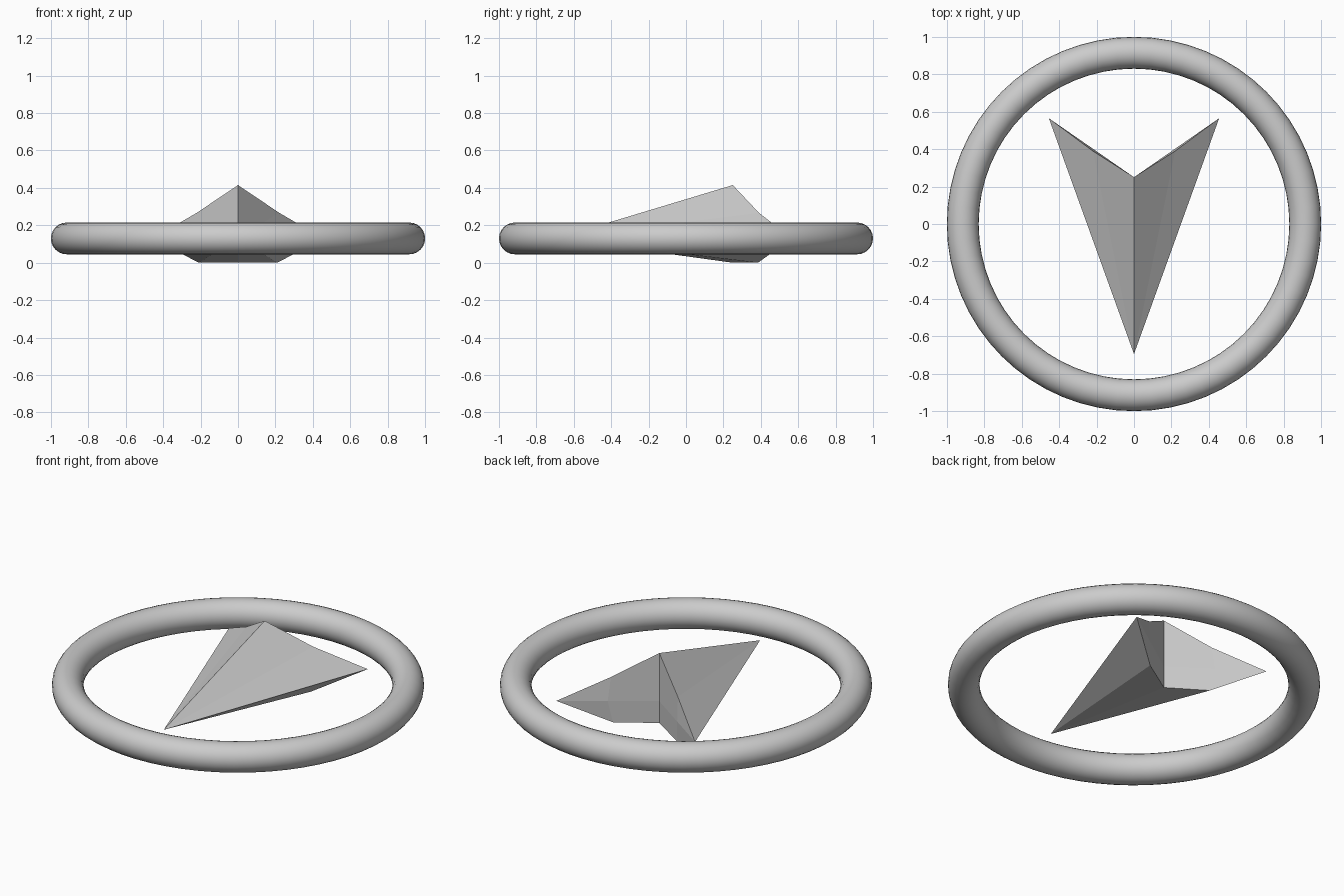
import bpy, bmesh

if "Cube" in bpy.data.objects:
    bpy.data.objects.remove(bpy.data.objects["Cube"])

MID_Z = 0.13  # shared centre plane of ring and arrow

# Outer ring
bpy.ops.mesh.primitive_torus_add(major_radius=0.915, minor_radius=0.085,
                                 major_segments=64, minor_segments=24,
                                 location=(0, 0, MID_Z))
ring = bpy.context.object
ring.name = "outer_ring"
bpy.ops.object.shade_smooth_by_angle()

# Pointer: right half of a faceted, notched arrowhead
points = {
    "tip": (0, -0.695, MID_Z),
    "wing": (0.455, 0.565, MID_Z),
    "notch_top": (0, 0.25, 0.415),
    "notch_mid": (0, 0.25, MID_Z),
    "notch_low": (0, 0.25, 0),
    "edge_top": (0.22, 0.39, 0.267),
    "edge_mid": (0.228, 0.408, MID_Z),
    "edge_low": (0.21, 0.385, 0),
}
faces = [
    ("tip", "edge_top", "notch_top"),                   # upper slopes
    ("tip", "wing", "edge_top"),
    ("tip", "notch_low", "edge_low"),                   # underside
    ("tip", "edge_low", "wing"),
    ("notch_top", "edge_top", "edge_mid", "notch_mid"),  # rear wall
    ("notch_mid", "edge_mid", "edge_low", "notch_low"),
    ("edge_top", "wing", "edge_mid"),
    ("edge_mid", "wing", "edge_low"),
]
bm = bmesh.new()
v = {name: bm.verts.new(co) for name, co in points.items()}
for f in faces:
    bm.faces.new([v[n] for n in f])

# Mirror to the left half and weld along the centre line
bmesh.ops.mirror(bm, geom=bm.verts[:] + bm.edges[:] + bm.faces[:],
                 axis='X', merge_dist=0.0005)
bmesh.ops.remove_doubles(bm, verts=bm.verts[:], dist=0.0005)
bmesh.ops.recalc_face_normals(bm, faces=bm.faces[:])
mesh = bpy.data.meshes.new("arrow_pointer")
bm.to_mesh(mesh)
bm.free()
arrow = bpy.data.objects.new("arrow_pointer", mesh)
bpy.context.collection.objects.link(arrow)
